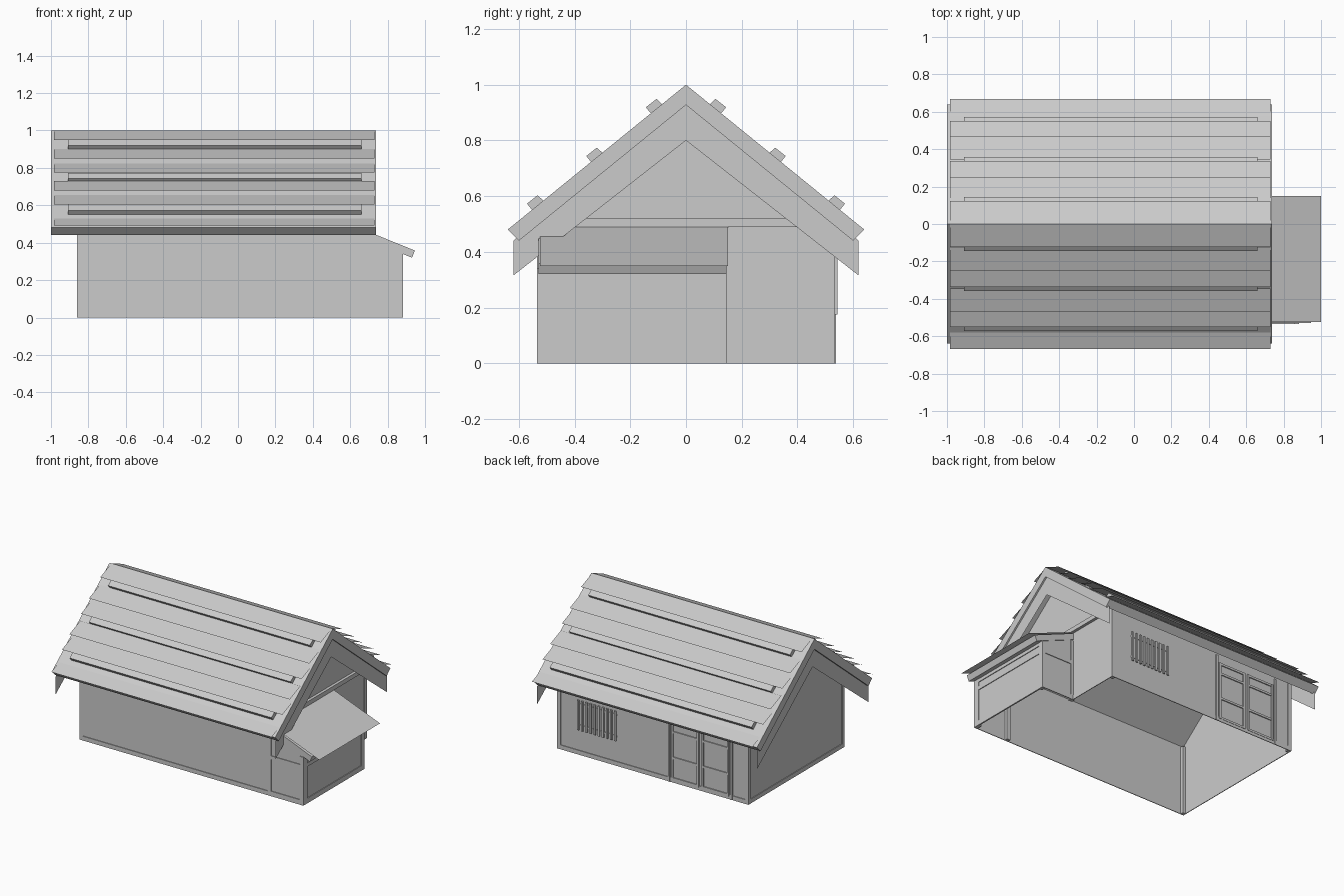
import bpy

if "Cube" in bpy.data.objects:
    bpy.data.objects.remove(bpy.data.objects["Cube"])

def mesh(name, verts, faces):
    m = bpy.data.meshes.new(name)
    m.from_pydata(verts, [], faces)
    m.update()
    o = bpy.data.objects.new(name, m)
    bpy.context.collection.objects.link(o)
    return o

def sheet(name, pts):
    return mesh(name, pts, [tuple(range(len(pts)))])

def prism(name, profile, a, b, place):
    """Closed profile swept from a to b; place(u, v, t) gives the position."""
    n = len(profile)
    verts = [place(u, v, t) for t in (a, b) for u, v in profile]
    faces = [tuple(range(n))[::-1], tuple(range(n, 2 * n))]
    faces += [(i, (i + 1) % n, n + (i + 1) % n, n + i) for i in range(n)]
    return mesh(name, verts, faces)

def box(name, x0, x1, y0, y1, z0, z1):
    return prism(name, [(x0, y0), (x1, y0), (x1, y1), (x0, y1)], z0, z1,
                 lambda u, v, t: (u, v, t))

along_x = lambda u, v, t: (t, u, v)
along_y = lambda u, v, t: (u, t, v)

XL, XR, XA = -0.855, 0.625, 0.878      # main walls and annex end
YW, YA = 0.53, 0.14                    # wall half depth, annex back
SL = 0.8125                            # roof slope
under = lambda y: 0.9275 - SL * abs(y)
low = lambda x: 0.32 + 0.4 * (0.93 - x)  # annex roof underside

# Open-bottomed walls
for s, n in ((-1, "front"), (1, "back")):
    sheet(n + "_wall", [(XL, s * YW, 0), (XR, s * YW, 0),
                        (XR, s * YW, under(YW)), (XL, s * YW, under(YW))])
sheet("left_gable_wall", [(XL, y, z) for y, z in
      [(-YW, 0), (YW, 0), (YW, under(YW)), (0, under(0)), (-YW, under(YW))]])
sheet("right_gable_wall", [(XR, y, z) for y, z in
      [(YA, 0), (YW, 0), (YW, under(YW)), (0, under(0)),
       (-YW, under(YW)), (-YW, 0.44), (YA, 0.44)]])
for y, n in ((-YW, "front"), (YA, "back")):
    sheet("annex_%s_wall" % n, [(XR, y, 0), (XA, y, 0), (XA, y, low(XA)), (XR, y, low(XR))])
sheet("annex_end_wall", [(XA, -YW, 0), (XA, YA, 0), (XA, YA, low(XA)), (XA, -YW, low(XA))])

# Corner posts
P, E = 0.022, 0.005
for x in (XL, XR):
    for s in (-1, 1):
        top = 0.49
        xs = (x - E, x + P) if x < 0 else (x - P, x + E)
        ys = sorted((s * (YW + E), s * (YW - P)))
        box("corner_post", *xs, *ys, 0, top)
box("annex_front_post", XA - P, XA + E, -YW - E, -YW + 0.04, 0, 0.34)
box("annex_back_post", XA - P, XA + E, YA - 0.03, YA + E, 0, 0.34)
box("annex_joint_post", XR - 0.01, XR + P, YA - P, YA + E, 0, 0.43)

# Base and wall rails
for s in (-1, 1):
    box("base_rail", XL, XR, *sorted((s * YW, s * (YW + E))), 0, 0.03)
box("left_base_rail", XL - E, XL, -YW, YW, 0, 0.03)
box("right_base_rail", XR, XR + E, YA, YW, 0, 0.03)
box("gable_beam", XR - 0.005, XR + 0.02, -0.5, 0.5, 0.49, 0.52)
for z0, z1 in ((0, 0.035), (0.258, 0.283), (0.315, 0.338)):
    box("annex_end_rail", XA - 0.005, XA + E, -YW, YA, z0, z1)
for y0, y1 in ((-YW - E, -YW), (YA, YA + E)):
    for z0, z1 in ((0, 0.035), (0.258, 0.283)):
        box("annex_side_rail", XR, XA, y0, y1, z0, z1)

# Main roof slab
half = [(0, 1), (0.64, 0.48), (0.60, 0.44), (0, 0.9275)]
prism("roof_slab", [half[0], half[1], half[2], half[3],
      (-0.60, 0.44), (-0.64, 0.48)], -1.0, 0.737, along_x)

# Overlapping thin roof boards and the battens on every second row
rows = [(0.123, 0.95), (0.25, 0.85), (0.337, 0.775),
        (0.467, 0.68), (0.55, 0.604), (0.669, 0.492)]
for s in (-1, 1):
    for i, (y, z) in enumerate(rows):
        y0, z0 = (0, 1.001) if i == 0 else (y - 0.122, z + 0.05)
        sheet("roof_board", [(-0.985, s * y0, z0), (0.73, s * y0, z0),
                             (0.73, s * y, z), (-0.985, s * y, z)])
        if i % 2 == 0:
            prof = [(s * (y + dy), z + dz) for dy, dz in
                    ((0.003, -0.053), (0.021, -0.031), (-0.017, -0.001), (-0.04, -0.022))]
            prism("roof_batten", prof, -0.91, 0.66, along_x)

# Thin gable boards under the roof ends
for x in (-0.985, 0.725):
    for s in (-1, 1):
        sheet("gable_board", [(x, 0, 0.94), (x, s * 0.62, 0.44),
                              (x, s * 0.62, 0.315), (x, 0, 0.80)])

# Annex roof: slab with a thin sheet over it
prism("annex_roof_slab", [(0.61, 0.494), (0.946, 0.358), (0.93, 0.32), (0.61, 0.448)],
      -0.53, 0.145, along_y)
sheet("annex_roof_sheet", [(0.615, -0.525, 0.498), (1.0, -0.525, 0.349),
                           (1.0, 0.15, 0.349), (0.615, 0.15, 0.498)])

# Barred window on the back
for i in range(10):
    x = 0.172 + i * 0.0322
    box("window_bar", x - 0.007, x + 0.007, YW + 0.004, YW + 0.014, 0.175, 0.385)
for z in (0.2, 0.35):
    box("window_rail", 0.165, 0.469, YW, YW + 0.005, z, z + 0.012)

# Sliding doors on the back
for x0 in (-0.71, -0.475):
    x1 = x0 + 0.215
    for x in (x0, x1 - 0.015):
        box("door_stile", x, x + 0.015, YW, YW + 0.009, 0.02, 0.43)
    for z in (0.02, 0.165, 0.345, 0.415):
        box("door_rail", x0, x1, YW, YW + 0.007, z, z + 0.015)
for x in (-0.735, -0.25):
    box("door_post", x, x + 0.015, YW, YW + 0.008, 0, 0.48)
